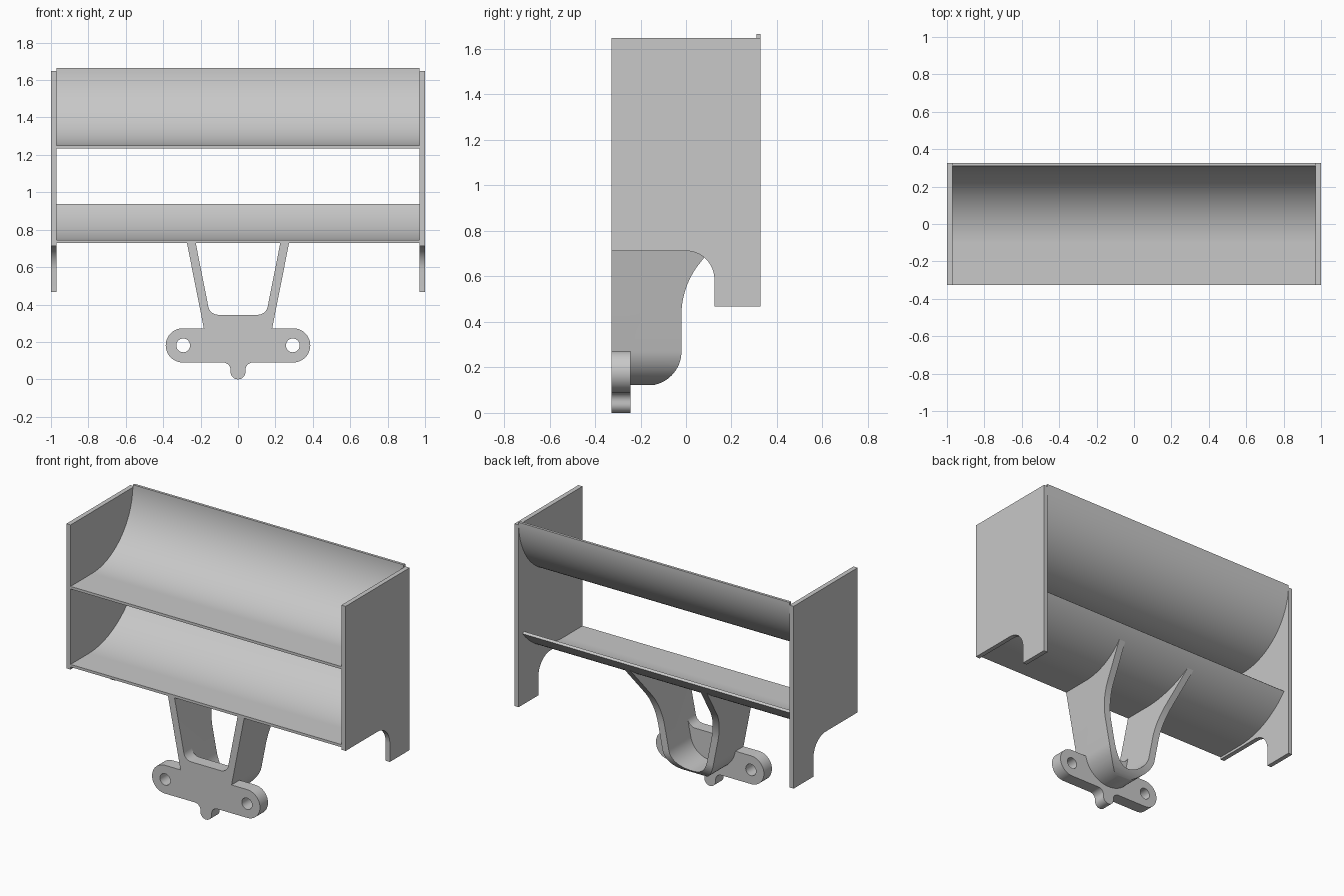
import bpy
import bmesh
from math import sin, cos, acos, radians, degrees
from mathutils import Matrix

if "Cube" in bpy.data.objects:
    bpy.data.objects.remove(bpy.data.objects["Cube"])

grey = bpy.data.materials.new("light_grey")
grey.use_nodes = True
GREY = (0.58, 0.58, 0.58, 1)
grey.diffuse_color = GREY
grey.node_tree.nodes["Principled BSDF"].inputs["Base Color"].default_value = GREY

FRONT, BACK = -0.327, 0.327


def arc(cx, cz, r, a0, a1, n=16):
    """Points on an arc, angles in degrees."""
    angles = [radians(a0 + (a1 - a0) * i / n) for i in range(n + 1)]
    return [(cx + r * cos(a), cz + r * sin(a)) for a in angles]


def mirrored(half):
    """Close a right-hand outline with its mirror image."""
    return half + [(-x, z) for x, z in reversed(half)]


def extrude(name, loops, axis, lo, hi):
    """Extrude outlines (inner loops are holes) along x or y."""
    curve = bpy.data.curves.new(name, "CURVE")
    curve.dimensions = "2D"
    curve.fill_mode = "BOTH"
    curve.extrude = (hi - lo) / 2
    for loop in loops:
        spline = curve.splines.new("POLY")
        spline.points.add(len(loop) - 1)
        for point, (u, v) in zip(spline.points, loop):
            point.co = (u, v, 0, 1)
        spline.use_cyclic_u = True
    temp = bpy.data.objects.new(name + "_outline", curve)
    bpy.context.collection.objects.link(temp)
    graph = bpy.context.evaluated_depsgraph_get()
    mesh = bpy.data.meshes.new_from_object(temp.evaluated_get(graph))
    bpy.data.objects.remove(temp)
    mid = (lo + hi) / 2
    if axis == "x":
        place = Matrix(((0, 0, 1, mid), (1, 0, 0, 0), (0, 1, 0, 0), (0, 0, 0, 1)))
    else:
        place = Matrix(((1, 0, 0, 0), (0, 0, -1, mid), (0, 1, 0, 0), (0, 0, 0, 1)))
    bm = bmesh.new()
    bm.from_mesh(mesh)
    bm.transform(place)
    bmesh.ops.remove_doubles(bm, verts=bm.verts, dist=0.0001)
    bmesh.ops.recalc_face_normals(bm, faces=bm.faces)
    bm.to_mesh(mesh)
    bm.free()
    mesh.name = name
    mesh.materials.clear()
    mesh.materials.append(grey)
    obj = bpy.data.objects.new(name, mesh)
    bpy.context.collection.objects.link(obj)
    return obj


def activate(obj):
    bpy.ops.object.select_all(action="DESELECT")
    obj.select_set(True)
    bpy.context.view_layer.objects.active = obj


def smooth(obj):
    activate(obj)
    bpy.ops.object.shade_smooth_by_angle(angle=radians(30))


# Side plates with a rounded notch at the lower front
side = [(FRONT, 1.648), (FRONT, 0.712)]
side += arc(0.0, 0.587, 0.125, 90, 0)
side += [(0.125, 0.468), (BACK, 0.468), (BACK, 1.648)]
for name, x in (("left_side_plate", 0.985), ("right_side_plate", -0.985)):
    smooth(extrude(name, [side], "x", x - 0.015, x + 0.015))


# Shelves: flat at the front, then an arc sweeping up to the back edge
THICK = 0.017


def shelf_profile(z, r, rise, back, grow=0.0):
    sweep = acos(1 - rise / r)
    centre = back - r * sin(sweep)
    curve = arc(centre, z + r, r + grow, -90, degrees(sweep) - 90, 40)
    return [(FRONT, z - grow)] + curve


def shelf(name, shape):
    outline = shelf_profile(*shape) + shelf_profile(*shape, THICK)[::-1]
    smooth(extrude(name, [outline], "x", -0.97, 0.97))


UPPER = (1.25, 0.415, 0.415, 0.31)
LOWER = (0.745, 0.54, 0.193, 0.272)
shelf("upper_shelf", UPPER)
shelf("lower_shelf", LOWER)

# U-shaped bracket, trimmed to its side outline
R, WALL, CZ, LEAN = 0.186, 0.046, 0.308, 11.2


def u_half(r):
    lean = radians(LEAN)
    up = 0.8
    top = (r * cos(lean) + up * sin(lean), CZ - r * sin(lean) + up * cos(lean))
    return [top] + arc(0, CZ, r, -LEAN, -90, 24)


outer = u_half(R)
inner = u_half(R - WALL)
section = outer + [(-x, z) for x, z in outer[-2::-1]]
section += [(-x, z) for x, z in inner] + inner[-2::-1]
bracket = extrude("bracket", [section], "y", FRONT, BACK + 0.1)

EDGE = FRONT - 0.01
trim = [(EDGE, 0.12)] + arc(-0.17, 0.27, 0.15, -90, 0)
trim += arc(0.343, 0.43, 0.363, 180, 141)
under = [p for p in shelf_profile(*LOWER, THICK * 0.5) if p[0] < 0.25]
trim += under[::-1] + [(EDGE, under[0][1])]
cutter = extrude("bracket_trim", [trim], "x", -0.6, 0.6)
cutter.hide_render = True
mod = bracket.modifiers.new("trim", "BOOLEAN")
mod.operation = "INTERSECT"
mod.solver = "EXACT"
mod.object = cutter
activate(bracket)
bpy.ops.object.modifier_apply(modifier=mod.name)
bpy.data.objects.remove(cutter)
smooth(bracket)

# Mounting plate: rounded ears, bolt holes, lower nub and filleted web
half = arc(0, 0.04, 0.04, -90, 0, 10)
half += arc(0.08, 0.05, 0.04, 180, 90, 8)
half += arc(0.295, 0.1815, 0.0915, -90, 90, 24)
half += [(0.18, 0.273), (0.195, 0.39), (0.163, 0.39)]
half += arc(0.105, 0.40, 0.055, -11, -90, 10)
# The two halves share their lowest point
outline = mirrored(half)[:-1]
holes = [arc(s * 0.293, 0.1815, 0.037, 0, 345, 23) for s in (1, -1)]
smooth(extrude("mounting_plate", [outline] + holes, "y", FRONT, -0.245))
